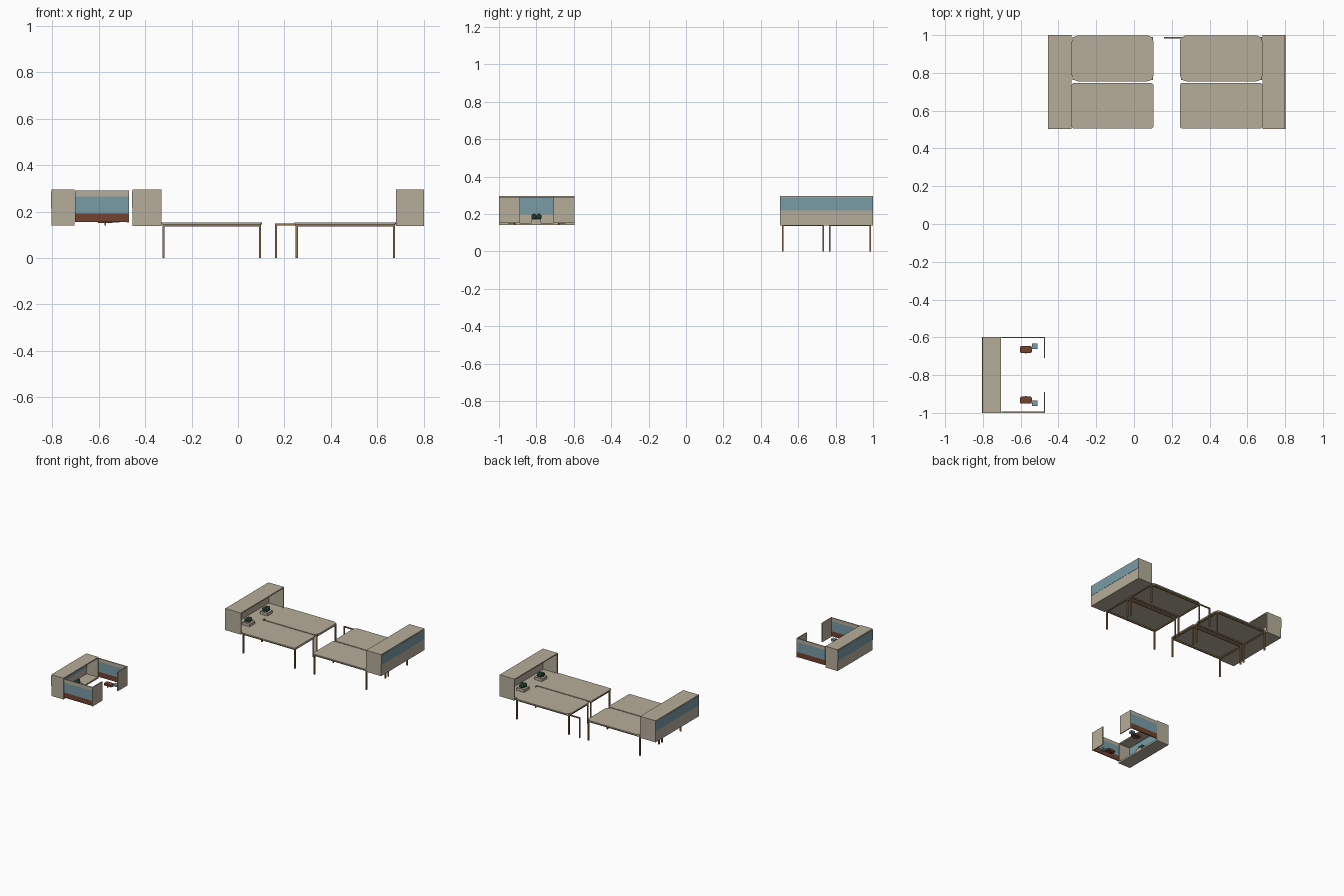
import bpy, bmesh, math

if "Cube" in bpy.data.objects:
    bpy.data.objects.remove(bpy.data.objects["Cube"])


def material(name, rgb):
    m = bpy.data.materials.new(name)
    m.diffuse_color = (*rgb, 1)
    m.use_nodes = True
    m.node_tree.nodes["Principled BSDF"].inputs["Base Color"].default_value = m.diffuse_color
    return m


BEIGE = material("beige laminate", (0.47, 0.42, 0.325))
BLUE = material("blue fabric", (0.19, 0.33, 0.38))
RUST = material("rust brown", (0.17, 0.055, 0.03))
TAN = material("tan metal", (0.32, 0.19, 0.08))
GREEN = material("dark green", (0.035, 0.10, 0.06))


def finish(name, bm, mat):
    bmesh.ops.recalc_face_normals(bm, faces=bm.faces)
    me = bpy.data.meshes.new(name)
    bm.to_mesh(me)
    bm.free()
    me.materials.append(mat)
    ob = bpy.data.objects.new(name, me)
    bpy.context.collection.objects.link(ob)
    return ob


def box(name, x0, x1, y0, y1, z0, z1, mat):
    bm = bmesh.new()
    bmesh.ops.create_cube(bm, size=1)
    for v in bm.verts:
        v.co.x = x0 if v.co.x < 0 else x1
        v.co.y = y0 if v.co.y < 0 else y1
        v.co.z = z0 if v.co.z < 0 else z1
    return finish(name, bm, mat)


def rounded_slab(name, x0, x1, y0, y1, z0, z1, r, mat, seg=5):
    bm = bmesh.new()
    verts = []
    for i, (cx, cy) in enumerate(((x1 - r, y1 - r), (x0 + r, y1 - r),
                                  (x0 + r, y0 + r), (x1 - r, y0 + r))):
        for k in range(seg + 1):
            a = (i + k / seg) * math.pi / 2
            verts.append(bm.verts.new((cx + r * math.cos(a), cy + r * math.sin(a), z0)))
    face = bm.faces.new(verts)
    top = bmesh.ops.extrude_face_region(bm, geom=[face])["geom"]
    for v in top:
        if isinstance(v, bmesh.types.BMVert):
            v.co.z = z1
    return finish(name, bm, mat)


def plant(name, x, y, z, w, tufts):
    # tray with small leafy tufts
    box(name + "_planter", x - w / 2, x + w / 2, y - w / 2, y + w / 2, z, z + 0.02, BEIGE)
    for i, (dx, dy) in enumerate(tufts):
        bm = bmesh.new()
        bmesh.ops.create_icosphere(bm, subdivisions=1, radius=0.016)
        for v in bm.verts:
            v.co.z *= 1.2
            v.co.x += x + dx
            v.co.y += y + dy
            v.co.z += z + 0.033
        finish(f"{name}_leaves_{i}", bm, GREEN)


def shelf(name, back, front, y0, y1, z0, z1, split, inner_upper):
    """Open cabinet: closed at x = back, open at x = front."""
    s = 1 if front > back else -1
    t = 0.008
    lo, hi = min(back, front), max(back, front)
    box(name + "_bottom", lo, hi, y0, y1, z0, z0 + 0.012, BEIGE)
    box(name + "_top", lo, hi, y0, y1, z1 - t, z1, BEIGE)
    for tag, a, b in (("front", y0, y0 + t), ("back", y1 - t, y1)):
        box(f"{name}_{tag}_end", lo, hi, a, b, z0 + 0.012, z1 - t, BEIGE)
    p = sorted((back, back + s * t))
    box(name + "_rear_panel", *p, y0 + t, y1 - t, z0 + 0.012, z1 - t, BEIGE)
    # upholstered band on the outside, optionally on the inside
    p = sorted((back, back - s * 0.0015))
    box(name + "_outer_band", *p, y0, y1, split, z1 - t, BLUE)
    if inner_upper:
        p = sorted((back + s * t, back + s * (t + 0.002)))
        box(name + "_inner_band", *p, y0 + t, y1 - t, split - 0.015, z1 - t, BLUE)


def desk(name, x0, x1, y0, y1, r):
    rounded_slab(name + "_top", x0, x1, y0, y1, 0.144, 0.153, r, BEIGE)
    h = 0.0045
    ly = (y0 + 0.013, y1 - 0.013)
    lx = (x0 + 0.010, x1 - 0.008)
    for y in ly:
        box(name + "_long_rail", lx[0], lx[1], y - h, y + h, 0.136, 0.1445, TAN)
        for x in lx:
            box(name + "_leg", x - h, x + h, y - h, y + h, 0, 0.149, TAN)
    for x in lx:
        box(name + "_cross_rail", x - h, x + h, ly[0], ly[1], 0.136, 0.1445, TAN)


# two large stations facing each other
for side, x0, x1 in (("left", -0.33, 0.103), ("right", 0.243, 0.68)):
    desk(side + "_front_desk", x0, x1, 0.505, 0.747, 0.014)
    desk(side + "_back_desk", x0, x1, 0.755, 0.998, 0.036)
shelf("left_cabinet", -0.455, -0.33, 0.503, 1.0, 0.138, 0.295, 0.218, False)
shelf("right_cabinet", 0.80, 0.68, 0.503, 1.0, 0.138, 0.295, 0.218, False)
for side, x in (("left", -0.367), ("right", 0.717)):
    for y in (0.645, 0.85):
        plant(f"{side}_plant", x, y, 0.15, 0.06,
              ((-0.008, -0.012), (0.006, 0.012), (0.008, -0.008), (-0.006, 0.008)))

# loose arm and leg reaching into the aisle
box("aisle_arm", 0.160, 0.255, 0.982, 0.990, 0.140, 0.148, TAN)
box("aisle_leg", 0.160, 0.169, 0.982, 0.990, 0, 0.141, TAN)

# small booth: cabinet on the left
shelf("booth_cabinet", -0.803, -0.705, -1.0, -0.597, 0.140, 0.295, 0.213, True)
plant("booth_plant", -0.735, -0.80, 0.152, 0.05, ((0, -0.013), (0, 0.013)))

# booth screens, chairs mirrored about the booth centre line
YC = -0.7985
for side, s in (("front", -1), ("back", 1)):
    def span(a, b):
        return sorted((YC + s * a, YC + s * b))
    wall = span(0.1945, 0.2015)
    for tag, z0, z1, mat in (("lower", 0.155, 0.192, RUST), ("middle", 0.192, 0.265, BLUE),
                             ("upper", 0.265, 0.290, BEIGE)):
        box(f"{side}_screen_{tag}", -0.702, -0.471, *wall, z0, z1, mat)
    box(side + "_return_screen", -0.477, -0.470, *span(0.090, 0.2015), 0.152, 0.290, BEIGE)
    rounded_slab(side + "_seat", -0.603, -0.541, *span(0.115, 0.153), 0.150, 0.164, 0.008, RUST, 3)
    box(side + "_seat_foot", -0.576, -0.568, *span(0.113, 0.121), 0.141, 0.152, TAN)
    box(side + "_side_pad", -0.541, -0.511, *span(0.136, 0.165), 0.152, 0.166, BLUE)
